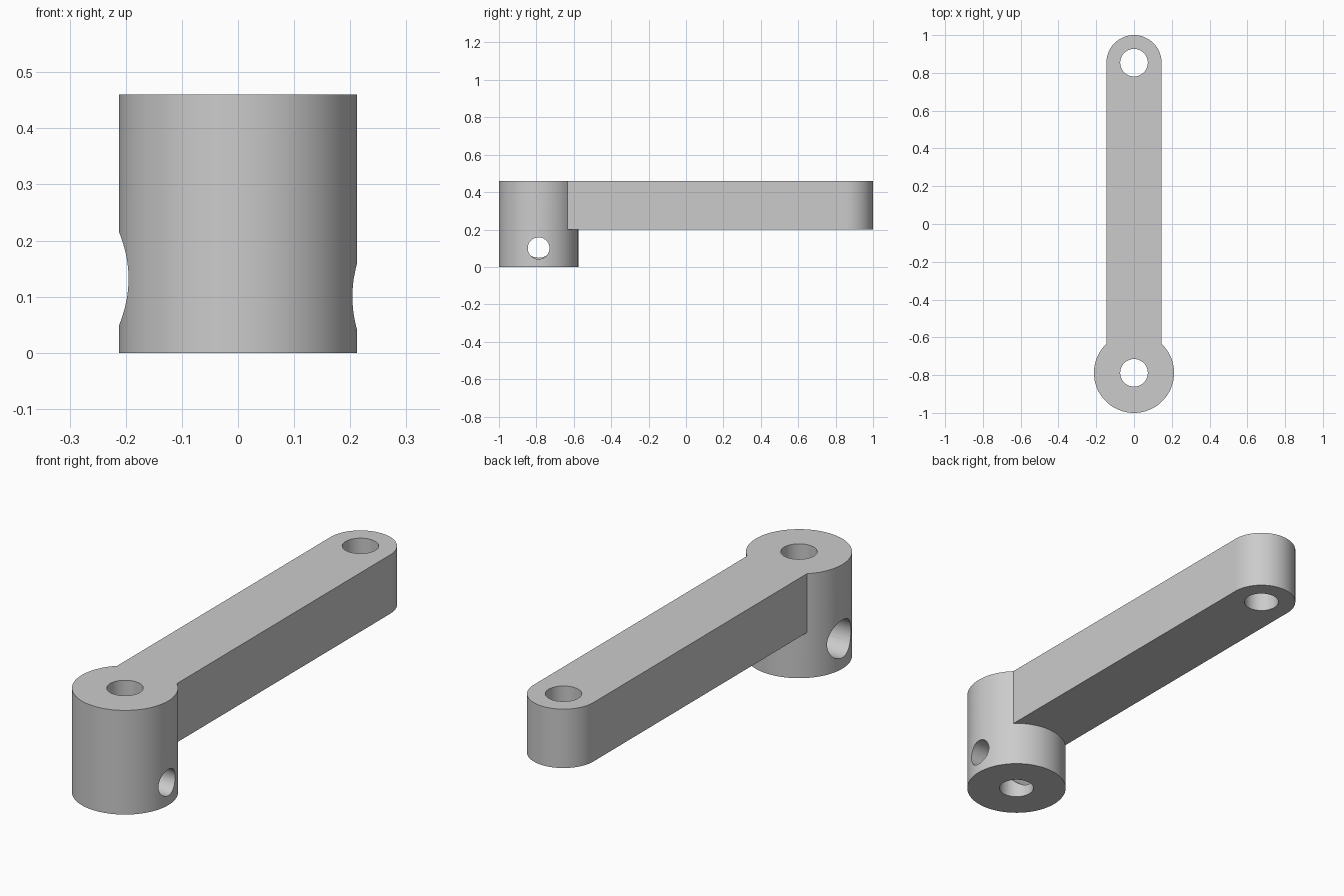
import bpy
import bmesh
from math import cos, sin, pi

HUB_Y, END_Y = -0.788, 0.854
HUB_R, ARM_R, BORE_R = 0.212, 0.146, 0.073
ARM_BOTTOM, TOP = 0.2, 0.46

cube = bpy.data.objects.get("Cube")
if cube:
    bpy.data.objects.remove(cube, do_unlink=True)

grey = bpy.data.materials.new("plain grey")
grey.use_nodes = True
colour = (0.6, 0.6, 0.6, 1)
grey.diffuse_color = colour
grey.node_tree.nodes["Principled BSDF"].inputs["Base Color"].default_value = colour


def cylinder(name, radius, location, depth, rotation=(0, 0, 0), sides=96):
    bpy.ops.mesh.primitive_cylinder_add(vertices=sides, radius=radius, depth=depth,
                                        location=location, rotation=rotation)
    obj = bpy.context.object
    obj.name = name
    obj.data.materials.append(grey)
    return obj


def extrude_outline(name, outline, bottom, top):
    bm = bmesh.new()
    face = bm.faces.new([bm.verts.new((x, y, bottom)) for x, y in outline])
    made = bmesh.ops.extrude_face_region(bm, geom=[face])["geom"]
    verts = [v for v in made if isinstance(v, bmesh.types.BMVert)]
    bmesh.ops.translate(bm, verts=verts, vec=(0, 0, top - bottom))
    bmesh.ops.recalc_face_normals(bm, faces=bm.faces)
    mesh = bpy.data.meshes.new(name)
    bm.to_mesh(mesh)
    bm.free()
    mesh.materials.append(grey)
    obj = bpy.data.objects.new(name, mesh)
    bpy.context.collection.objects.link(obj)
    return obj


def combine(target, other, operation):
    bpy.context.view_layer.objects.active = target
    mod = target.modifiers.new(operation.lower(), "BOOLEAN")
    mod.operation, mod.solver, mod.object = operation, "EXACT", other
    bpy.ops.object.modifier_apply(modifier=mod.name)
    bpy.data.objects.remove(other, do_unlink=True)


# Tall round hub
lever = cylinder("crank_lever", HUB_R, (0, HUB_Y, TOP / 2), TOP)

# Straight arm with a rounded far end
steps = 48
outline = [(ARM_R * cos(pi * i / steps), END_Y + ARM_R * sin(pi * i / steps))
           for i in range(steps + 1)]
outline += [(-ARM_R, -0.7), (ARM_R, -0.7)]
combine(lever, extrude_outline("arm", outline, ARM_BOTTOM, TOP), "UNION")

# Vertical bores through the hub and the far end
for y in (HUB_Y, END_Y):
    combine(lever, cylinder("bore_cutter", BORE_R, (0, y, 0.25), 1), "DIFFERENCE")

# Cross hole: narrow on the left, wide on the right
sideways = (0, pi / 2, 0)
for radius, x, z in ((0.058, 0.2, 0.1), (0.083, -0.2, 0.132)):
    combine(lever, cylinder("cross_hole_cutter", radius, (x, HUB_Y, z), 0.4, sideways),
            "DIFFERENCE")

# Smooth walls, crisp rims
bpy.ops.object.select_all(action="DESELECT")
lever.select_set(True)
bpy.context.view_layer.objects.active = lever
bpy.ops.object.shade_smooth_by_angle()
